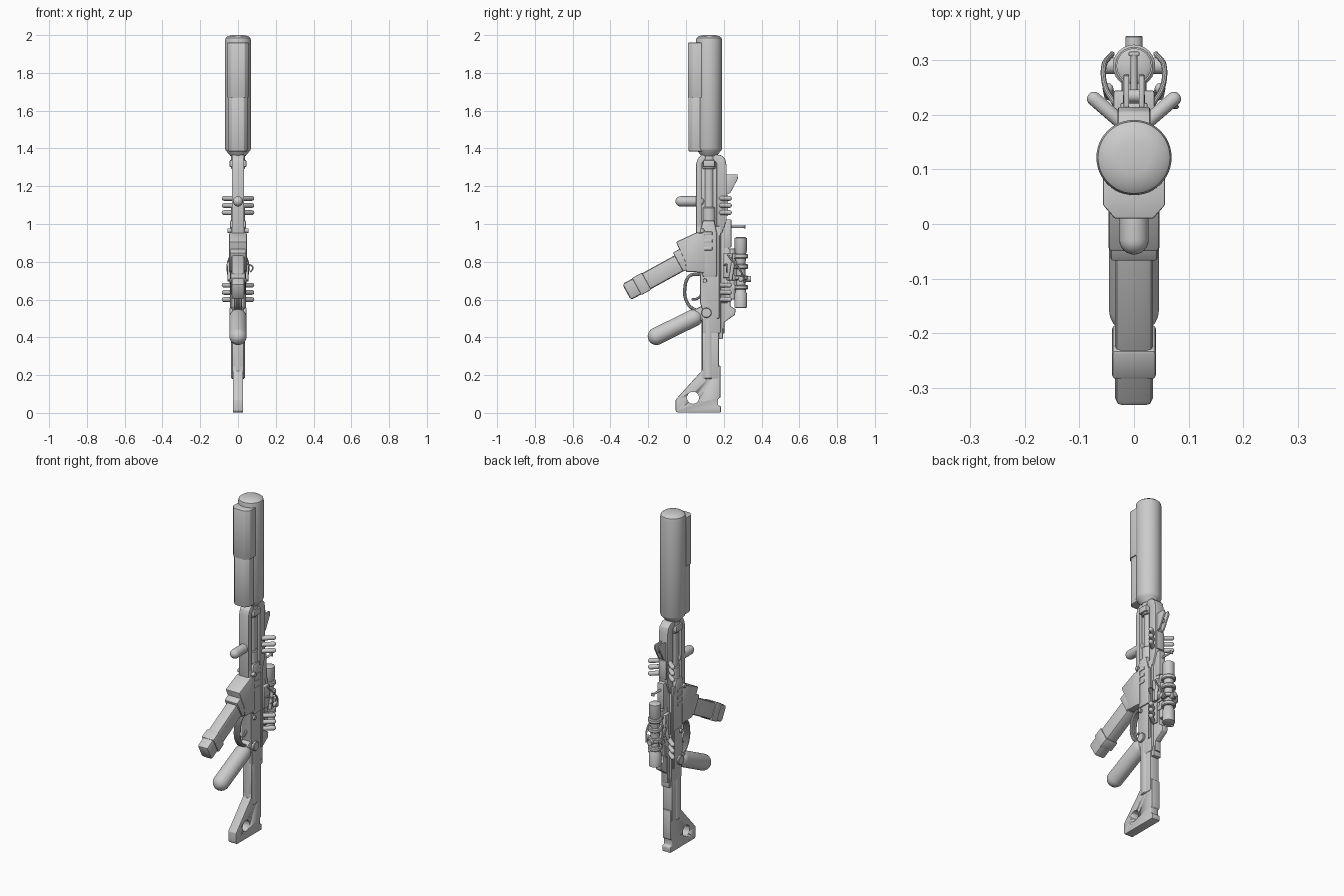
import bpy, bmesh
from math import radians, sin, cos, pi
from mathutils import Vector, Matrix

cube = bpy.data.objects.get("Cube")
if cube:
    bpy.data.objects.remove(cube, do_unlink=True)

grey = bpy.data.materials.new("plain grey")
grey.use_nodes = True
grey.diffuse_color = (0.6, 0.6, 0.6, 1)
for node in grey.node_tree.nodes:
    if node.type == 'BSDF_PRINCIPLED':
        node.inputs["Base Color"].default_value = (0.6, 0.6, 0.6, 1)


def finish(name, bm, bevel=0):
    """Turn a bmesh into a shaded object, with optional rounded edges."""
    bmesh.ops.recalc_face_normals(bm, faces=bm.faces[:])
    if bevel:
        sharp = [e for e in bm.edges if e.calc_face_angle(0) > radians(25)]
        bmesh.ops.bevel(bm, geom=sharp, offset=bevel, segments=2, profile=0.5,
                        affect='EDGES', clamp_overlap=True)
    mesh = bpy.data.meshes.new(name)
    bm.to_mesh(mesh)
    bm.free()
    mesh.materials.append(grey)
    obj = bpy.data.objects.new(name, mesh)
    bpy.context.collection.objects.link(obj)
    bpy.ops.object.select_all(action='DESELECT')
    obj.select_set(True)
    bpy.context.view_layer.objects.active = obj
    bpy.ops.object.shade_smooth_by_angle(angle=radians(35))
    return obj


def extrude(name, points, depth, bevel):
    bm = bmesh.new()
    face = bm.faces.new([bm.verts.new(p) for p in points])
    new = bmesh.ops.extrude_face_region(bm, geom=[face])["geom"]
    bmesh.ops.translate(bm, vec=depth, verts=[v for v in new if isinstance(v, bmesh.types.BMVert)])
    return finish(name, bm, bevel)


def side_plate(name, outline, half, bevel=0.005, x=0):
    """Side outline in (y, z), thickened across x."""
    return extrude(name, [(x - half, y, z) for y, z in outline], (2 * half, 0, 0), bevel)


def box(name, centre, size, tilt=0, bevel=0.004):
    bm = bmesh.new()
    bmesh.ops.create_cube(bm, size=1, matrix=Matrix.Translation(centre)
                          @ Matrix.Rotation(radians(tilt), 4, 'X')
                          @ Matrix.Diagonal((*size, 1)))
    return finish(name, bm, bevel)


def lathe(name, base, axis, profile, sides=32):
    """Rings of (radius, distance) along an axis, capped at both ends."""
    bm = bmesh.new()
    turn = Vector((0, 0, 1)).rotation_difference(Vector(axis))
    rings = []
    for r, t in profile:
        rings.append([bm.verts.new(Vector(base) + turn @ Vector(
            (r * cos(2 * pi * i / sides), r * sin(2 * pi * i / sides), t))) for i in range(sides)])
    for a, b in zip(rings, rings[1:]):
        for i in range(sides):
            j = (i + 1) % sides
            bm.faces.new((a[i], a[j], b[j], b[i]))
    bm.faces.new(rings[0])
    bm.faces.new(rings[-1])
    return finish(name, bm)


def rod(name, a, b, r, sides=24):
    a, b = Vector(a), Vector(b)
    length, c = (b - a).length, r * 0.12
    return lathe(name, a, b - a, [(r - c, 0), (r, c), (r, length - c), (r - c, length)], sides)


def capsule(name, a, b, r, sides=24):
    a, b = Vector(a), Vector(b)
    length, arc = (b - a).length, [k * pi / 12 for k in range(7)]
    start = [(max(r * sin(t), r * 0.03), r - r * cos(t)) for t in arc]
    end = [(q, length - t) for q, t in reversed(start)]
    return lathe(name, a, b - a, start + end, sides)


def tube(name, points, r):
    curve = bpy.data.curves.new(name, 'CURVE')
    curve.dimensions = '3D'
    curve.bevel_depth, curve.bevel_resolution = r, 3
    curve.use_fill_caps = True
    spline = curve.splines.new('BEZIER')
    spline.bezier_points.add(len(points) - 1)
    for point, co in zip(spline.bezier_points, points):
        point.co = co
        point.handle_left_type = point.handle_right_type = 'AUTO'
    temp = bpy.data.objects.new(name, curve)
    bpy.context.collection.objects.link(temp)
    bpy.context.view_layer.update()
    bm = bmesh.new()
    mesh = bpy.data.meshes.new_from_object(temp.evaluated_get(bpy.context.evaluated_depsgraph_get()))
    bm.from_mesh(mesh)
    bpy.data.objects.remove(temp, do_unlink=True)
    return finish(name, bm)


UP = (0, 0, 1)
CORE = 0.122

# Large upper cylinder with its faceted front block
lathe("upper_cylinder", (0, CORE, 1.36), UP,
      [(0.04, 0), (0.065, 0.03), (0.069, 0.04), (0.069, 0.61), (0.066, 0.625), (0.055, 0.634),
       (0.03, 0.64)], 48)
for name, w, front, low, high in (("front_block_lower", 0.05, 0.014, 1.385, 1.68),
                                  ("front_block_upper", 0.057, 0.01, 1.67, 1.96)):
    half = [(w, 0.1), (w, 0.035), (w * 0.62, front)]
    outline = half + [(-x, y) for x, y in reversed(half)]
    extrude(name, [(x, y, low) for x, y in outline], (0, 0, high - low), 0.003)

# Barrel, neck and collar
rod("neck", (0, CORE, 1.29), (0, CORE, 1.39), 0.037)
rod("barrel", (0, CORE, 0.72), (0, CORE, 1.34), 0.026)
rod("barrel_sleeve", (0, CORE, 0.72), (0, CORE, 1.09), 0.036)
box("collar", (0, CORE, 1.32), (0.088, 0.06, 0.036))

# Fore frame around the barrel
side_plate("frame_web", [(0.06, 0.95), (0.2, 0.95), (0.2, 1.34), (0.06, 1.34)], 0.015)
side_plate("front_rail", [(0.053, 0.92), (0.053, 1.315), (0.062, 1.345), (0.08, 1.365),
                          (0.105, 1.37), (0.105, 1.345), (0.085, 1.32), (0.085, 0.92)], 0.032)
side_plate("back_rail", [(0.162, 0.95), (0.162, 1.32), (0.14, 1.345), (0.14, 1.37), (0.185, 1.365),
                         (0.207, 1.345), (0.215, 1.31), (0.215, 1.02), (0.19, 0.95)], 0.03)

# Receiver and magazine well
side_plate("receiver", [(0.085, 0.42), (0.085, 0.55), (0.075, 0.58), (0.075, 0.73), (0.055, 0.78),
                        (0.055, 0.99), (0.185, 0.99), (0.185, 0.42)], 0.034, 0.008)
side_plate("receiver_shell", [(0.088, 0.72), (0.07, 0.8), (0.07, 0.95), (0.09, 1.02),
                              (0.15, 1.02), (0.165, 0.95), (0.165, 0.72)], 0.042, 0.01)
side_plate("magazine_well", [(-0.053, 0.905), (0.055, 0.955), (0.1, 0.95), (0.1, 0.74),
                             (0.055, 0.745), (0.0, 0.745), (-0.005, 0.80)], 0.047, 0.008)
box("back_spine", (0, 0.185, 0.72), (0.04, 0.035, 0.6))
for z in (0.87, 0.91, 0.95):
    box("receiver_rib", (0, 0.11, z), (0.092, 0.06, 0.018))
for side in (-1, 1):
    box("side_strip", (side * 0.036, 0.17, 0.72), (0.012, 0.014, 0.44))
    rod("side_pin", (side * 0.03, 0.085, 0.965), (side * 0.056, 0.085, 0.965), 0.012)
    rod("pivot_cap", (side * 0.02, 0.108, 0.53), (side * 0.046, 0.108, 0.53), 0.027)
    rod("small_pin", (side * 0.02, 0.1, 0.7), (side * 0.046, 0.1, 0.7), 0.011)

# Magazine
TILT = 28.7
box("magazine", (0, -0.135, 0.738), (0.07, 0.41, 0.096), TILT, 0.014)
box("magazine_band", (0, -0.235, 0.683), (0.08, 0.06, 0.103), TILT, 0.006)
box("magazine_collar", (0, -0.02, 0.81), (0.086, 0.05, 0.115), TILT, 0.006)

# Grip, trigger and guard
capsule("grip", (0, -0.198, 0.385), (0, 0.085, 0.525), 0.046, 32)
box("grip_root", (0, 0.07, 0.52), (0.06, 0.07, 0.07), TILT, 0.012)
for x in (-0.012, 0, 0.012):
    tube("trigger_guard", [(x, 0.075, 0.735), (x, 0.02, 0.725), (x, -0.006, 0.66),
                           (x, 0.006, 0.585), (x, 0.04, 0.55), (x, 0.08, 0.54)], 0.009)
tube("trigger", [(0, 0.085, 0.63), (0, 0.06, 0.605), (0, 0.03, 0.6)], 0.007)

# Fore stub handle
capsule("stub_handle", (0, -0.056, 1.12), (0, 0.1, 1.12), 0.027)

# Shoulder stock with a round hole
stock = side_plate("stock", [(-0.055, 0.012), (-0.045, 0.002), (0.185, 0.002), (0.185, 0.035),
                             (0.17, 0.04), (0.17, 0.075), (0.182, 0.08), (0.182, 0.25), (0.085, 0.25),
                             (0.085, 0.225), (-0.055, 0.07)], 0.027, 0.004)
cutter = rod("hole_cutter", (-0.1, 0.037, 0.08), (0.1, 0.037, 0.08), 0.032, 32)
cutter.hide_render = True
cut = stock.modifiers.new("hole", 'BOOLEAN')
cut.operation, cut.solver, cut.object = 'DIFFERENCE', 'EXACT', cutter
cutter.display_type = 'WIRE'
cutter.hide_set(True)
side_plate("stock_arm", [(0.085, 0.18), (0.085, 0.47), (0.175, 0.47), (0.175, 0.18)], 0.031, 0.008)
rod("stock_tube", (0, 0.118, 0.18), (0, 0.118, 0.53), 0.036)
box("stock_catch", (0, 0.18, 0.42), (0.05, 0.03, 0.06))

# Angled pegs, two groups of three
for base in (0.6, 1.06):
    box("peg_base", (0, 0.2, base + 0.038), (0.05, 0.045, 0.11))
    for k in range(3):
        for side in (-1, 1):
            z = base + 0.038 * k
            capsule("peg", (side * 0.01, 0.175, z), (side * 0.083, 0.238, z), 0.013, 16)

# Fore sight
for side in (-1, 1):
    side_plate("fore_sight", [(0.205, 1.25), (0.215, 1.262), (0.272, 1.262), (0.275, 1.24),
                              (0.235, 1.165), (0.205, 1.15)], 0.005, 0.002, side * 0.014)
rod("sight_post", (-0.014, 0.235, 1.215), (0.014, 0.235, 1.215), 0.012)

# Scope, its mount and fittings
SY = 0.29
lathe("scope", (0, SY, 0.555), UP,
      [(0.025, 0), (0.034, 0.004), (0.034, 0.075), (0.028, 0.085), (0.024, 0.12), (0.024, 0.24),
       (0.028, 0.255), (0.028, 0.29), (0.032, 0.3), (0.032, 0.37), (0.024, 0.375)])
for z in (0.665, 0.715, 0.775, 0.83):
    rod("scope_ring", (0, SY, z - 0.012), (0, SY, z + 0.012), 0.039)
    box("ring_foot", (0, 0.245, z), (0.045, 0.06, 0.026))
rod("scope_knob", (0, SY, 0.71), (0, 0.345, 0.71), 0.016)
rod("side_knob", (-0.055, SY, 0.71), (0.055, SY, 0.71), 0.015)
rod("lower_tube", (0, 0.243, 0.6), (0, 0.243, 0.87), 0.019)
side_plate("mount_rail", [(0.19, 0.47), (0.26, 0.52), (0.262, 0.55), (0.235, 0.565), (0.235, 0.86),
                          (0.21, 0.9), (0.19, 0.9)], 0.018)
box("mount_block", (0, 0.22, 0.78), (0.075, 0.05, 0.13))
box("rear_sight_base", (0, 0.215, 0.95), (0.04, 0.05, 0.15))
rod("charging_lever", (0, 0.2, 0.985), (0, 0.315, 0.985), 0.006, 12)
box("lever_tip", (0, 0.312, 0.985), (0.02, 0.008, 0.018), 0, 0.002)
for side in (-1, 1):
    tube("cable", [(side * 0.035, 0.22, 0.84), (side * 0.052, 0.25, 0.8),
                   (side * 0.055, 0.29, 0.75), (side * 0.04, 0.312, 0.69)], 0.005)
    capsule("cable_plug", (side * 0.045, 0.235, 0.7), (side * 0.048, 0.25, 0.8), 0.01, 12)
tube("side_lever", [(0.03, 0.2, 0.78), (0.06, 0.215, 0.785), (0.078, 0.215, 0.77),
                    (0.066, 0.215, 0.745)], 0.004)
